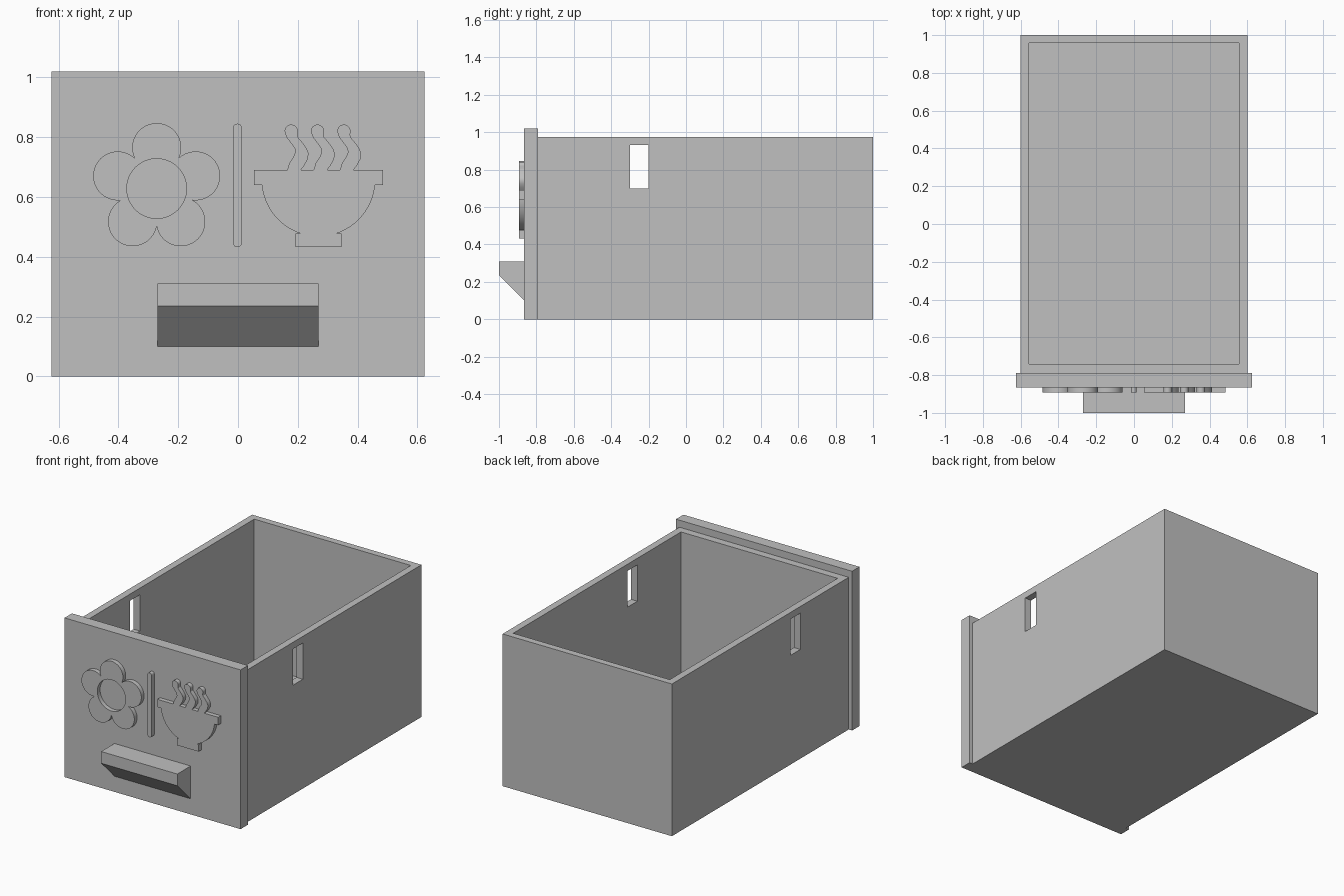
import bpy
from math import sin, cos, pi, radians, sqrt, atan2

if "Cube" in bpy.data.objects:
    bpy.data.objects.remove(bpy.data.objects["Cube"], do_unlink=True)

GREY = (0.53, 0.53, 0.53, 1)
grey = bpy.data.materials.new("light grey")
grey.use_nodes = True
grey.diffuse_color = GREY
grey.node_tree.nodes["Principled BSDF"].inputs["Base Color"].default_value = GREY


def select(obj):
    bpy.ops.object.select_all(action="DESELECT")
    obj.select_set(True)
    bpy.context.view_layer.objects.active = obj


def block(name, low, high):
    """Box between two opposite corners."""
    bpy.ops.mesh.primitive_cube_add(size=1)
    obj = bpy.context.object
    obj.name = name
    obj.location = [(a + b) / 2 for a, b in zip(low, high)]
    obj.scale = [b - a for a, b in zip(low, high)]
    bpy.ops.object.transform_apply(location=True, rotation=False, scale=True)
    obj.data.materials.append(grey)
    return obj


def cut(obj, low, high):
    """Remove a box-shaped volume."""
    cutter = block("cutter", low, high)
    cutter.hide_render = True
    select(obj)
    mod = obj.modifiers.new("cut", "BOOLEAN")
    mod.operation = "DIFFERENCE"
    mod.solver = "EXACT"
    mod.object = cutter
    bpy.ops.object.modifier_apply(modifier=mod.name)
    bpy.data.objects.remove(cutter, do_unlink=True)


def plate(name, outlines, location, half, turn=0):
    """Filled outline, extruded both ways; inner outlines become holes."""
    curve = bpy.data.curves.new(name, "CURVE")
    curve.dimensions = "2D"
    curve.fill_mode = "BOTH"
    curve.extrude = half
    for points in outlines:
        spline = curve.splines.new("POLY")
        spline.points.add(len(points) - 1)
        for p, (x, y) in zip(spline.points, points):
            p.co = (x, y, 0, 1)
        spline.use_cyclic_u = True
    obj = bpy.data.objects.new(name, curve)
    bpy.context.collection.objects.link(obj)
    obj.location = location
    obj.rotation_euler = (pi / 2, 0, turn)
    curve.materials.append(grey)
    select(obj)
    bpy.ops.object.convert(target="MESH")
    bpy.ops.object.shade_smooth_by_angle(angle=radians(30))
    return bpy.context.object


def arc(cx, cy, r, start, end, steps):
    angles = [start + (end - start) * i / steps for i in range(steps + 1)]
    return [(cx + r * cos(a), cy + r * sin(a)) for a in angles]


def relief(name, outlines):
    return plate(name, outlines, (0, -0.878, 0), 0.015)


# Open drawer box with a slot through both side walls
box = block("drawer_box", (-0.6, -0.79, 0), (0.6, 1, 0.975))
cut(box, (-0.555, -0.742, 0.045), (0.555, 0.957, 1.2))
cut(box, (-0.8, -0.3, 0.7), (0.8, -0.2, 0.932))

# Front panel
block("front_panel", (-0.624, -0.865, 0), (0.624, -0.79, 1.02))

# Wedge handle
plate("handle", [[(-0.86, 0.1), (-0.865, 0.1), (-1, 0.235), (-1, 0.31), (-0.86, 0.31)]],
      (0, 0, 0), 0.27, pi / 2)

# Flower with a round hole
fx, fz, dist, r = -0.272, 0.628, 0.137, 0.082
half_gap = dist * sin(pi / 5)
notch = dist * cos(pi / 5) + sqrt(r * r - half_gap * half_gap)
sweep = atan2(notch * sin(pi / 5), notch * cos(pi / 5) - dist)
petals = []
for i in range(5):
    a = pi / 2 + i * 2 * pi / 5
    petals += arc(fx + dist * cos(a), fz + dist * sin(a), r, a - sweep, a + sweep, 24)[:-1]
relief("flower", [petals, arc(fx, fz, 0.1, 0, 2 * pi, 48)[:-1]])

# Rounded divider bar
relief("divider", [arc(-0.002, 0.83, 0.015, 0, pi, 12)
                   + arc(-0.002, 0.447, 0.015, pi, 2 * pi, 12)])

# Bowl with rim and foot
bx, bz = 0.269, 0.658
right = [(0.077, 0.433), (0.077, 0.478)]
right += [(x - bx, z) for x, z in arc(bx, bz, 0.19, radians(-71), radians(-5.5), 20)]
right += [(0.216, 0.64), (0.216, 0.69)]
relief("bowl", [[(bx + x, z) for x, z in right] + [(bx - x, z) for x, z in reversed(right)]])

# Three wavy steam plumes
left_side = [(0.157, 0.815), (0.163, 0.799), (0.178, 0.779), (0.19, 0.762), (0.192, 0.75),
             (0.186, 0.735), (0.172, 0.714), (0.165, 0.69)]
right_side = [(0.21, 0.69), (0.222, 0.706), (0.233, 0.726), (0.236, 0.745), (0.23, 0.762),
              (0.216, 0.781), (0.2, 0.8), (0.199, 0.808)]
for i in range(3):
    outline = left_side + right_side + arc(0.178, 0.82, 0.022, 0, pi, 14)
    relief("steam_%d" % (i + 1), [[(x + 0.088 * i, z) for x, z in outline]])
